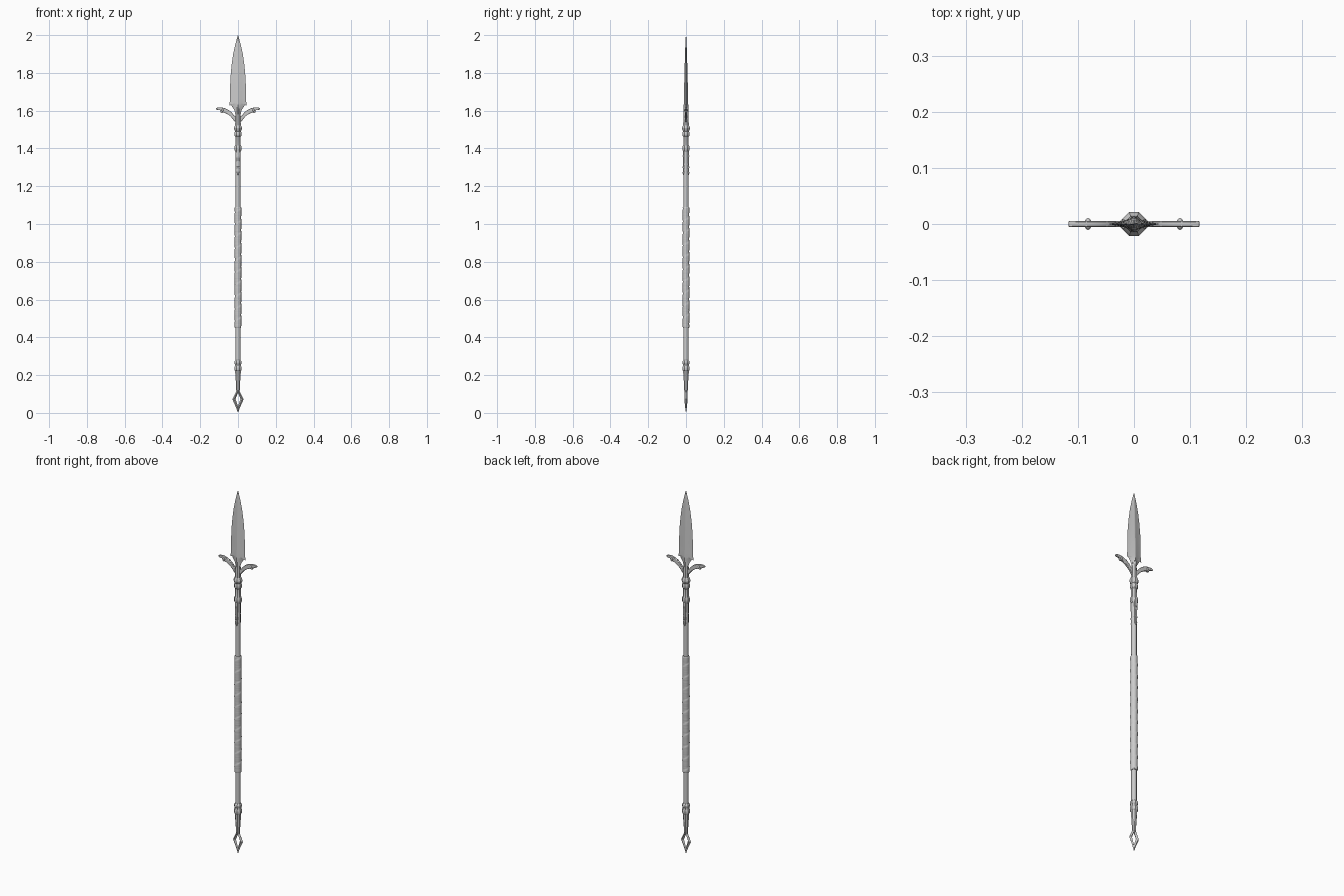
import bpy, bmesh, math, random

if "Cube" in bpy.data.objects:
    bpy.data.objects.remove(bpy.data.objects["Cube"])

random.seed(3)


def finish(name, bm, angle=35):
    bmesh.ops.recalc_face_normals(bm, faces=bm.faces)
    me = bpy.data.meshes.new(name)
    bm.to_mesh(me)
    bm.free()
    ob = bpy.data.objects.new(name, me)
    bpy.context.collection.objects.link(ob)
    bpy.ops.object.select_all(action='DESELECT')
    ob.select_set(True)
    bpy.context.view_layer.objects.active = ob
    bpy.ops.object.shade_smooth_by_angle(angle=math.radians(angle))
    return ob


def loft(name, rings, angle=35, cap=True, loop=False):
    """Skin a list of closed point rings."""
    bm = bmesh.new()
    vs = [[bm.verts.new(p) for p in r] for r in rings]
    n = len(vs[0])
    pairs = list(zip(vs, vs[1:])) + ([(vs[-1], vs[0])] if loop else [])
    for a, b in pairs:
        for i in range(n):
            j = (i + 1) % n
            bm.faces.new((a[i], a[j], b[j], b[i]))
    if cap and not loop:
        bm.faces.new(vs[0])
        bm.faces.new(vs[-1])
    bmesh.ops.remove_doubles(bm, verts=bm.verts, dist=1e-5)
    return finish(name, bm, angle)


def lathe(name, profile, sides=16, angle=35):
    k = math.tau / sides
    return loft(name, [[(r * math.cos((i + .5) * k), r * math.sin((i + .5) * k), z)
                        for i in range(sides)] for r, z in profile], angle)


def plate(name, outline, y0, y1, bevel=0.0015):
    """Extrude an x/z outline along y and soften its rim."""
    ob = loft(name, [[(x, y, z) for x, z in outline] for y in (y0, y1)])
    m = ob.modifiers.new("bevel", 'BEVEL')
    m.width, m.segments, m.limit_method = bevel, 2, 'ANGLE'
    return ob


def ball(name, loc, scale):
    bm = bmesh.new()
    bmesh.ops.create_uvsphere(bm, u_segments=12, v_segments=8, radius=1)
    for v in bm.verts:
        v.co = [v.co[i] * scale[i] + loc[i] for i in range(3)]
    return finish(name, bm, 60)


# Wooden shaft
lathe("shaft", [(.0135, .2), (.0135, 1.45)])

# Leather grip with an uneven spiral wrap
rings = []
for k in range(161):
    z = .45 + .64 * k / 160
    wob = random.uniform(-.0003, .0003)
    ring = []
    for i in range(20):
        a = math.tau * i / 20
        s = (z / .064 - i / 20) % 1
        r = .0168 + .002 * s + wob if 0 < k < 160 else .0155
        ring.append((r * math.cos(a), r * math.sin(a), z))
    rings.append(ring)
loft("grip", rings, 50)

# Faceted head socket with collars
lathe("head_socket", [(.0155, 1.383), (.0195, 1.39), (.0205, 1.4), (.0195, 1.41),
                      (.0155, 1.418), (.0145, 1.462), (.0195, 1.468), (.0205, 1.476),
                      (.0195, 1.485), (.016, 1.491), (.0205, 1.497), (.023, 1.507),
                      (.0205, 1.517), (.016, 1.524), (.0155, 1.55), (.0135, 1.59),
                      (.0105, 1.63), (.003, 1.70)], 8, 25)

# Blade: hollow-ground diamond section, barbs drop below the centre
rows = [  # centre z, edge z, half width, rib half thickness
    (1.53, 1.53, .012, .013), (1.575, 1.575, .013, .014), (1.61, 1.60, .018, .0135),
    (1.63, 1.63, .036, .012), (1.645, 1.626, .046, .0115), (1.67, 1.66, .042, .011),
    (1.72, 1.72, .042, .010), (1.78, 1.78, .0395, .0085), (1.84, 1.84, .034, .007),
    (1.90, 1.90, .0255, .0052), (1.95, 1.95, .0145, .0034), (1.985, 1.985, .005, .0018),
    (2.0, 2.0, .0003, .0003)]
rings = []
for zc, ze, w, t in rows:
    zm = zc * .65 + ze * .35
    q = [(w, 0, ze), (w * .45, t * .42, zm), (w * .1, t * .92, zc), (0, t, zc)]
    left = [(-x, y, z) for x, y, z in reversed(q[:3])]
    top = q + left
    rings.append(top + [(x, -y, z) for x, y, z in reversed(top[1:-1])])
loft("blade", rings, 20)

# Curved side lugs, each with a hooked underside and a boss
lug = [(0, 1.532), (.016, 1.54), (.028, 1.557), (.043, 1.573), (.062, 1.585),
       (.076, 1.591), (.086, 1.588), (.092, 1.591), (.094, 1.602), (.106, 1.603),
       (.117, 1.608), (.116, 1.614), (.104, 1.617), (.085, 1.617), (.066, 1.612),
       (.048, 1.603), (.032, 1.589), (.02, 1.573), (.012, 1.57), (0, 1.57)]
for s, side in ((1, "right"), (-1, "left")):
    plate("lug_" + side, [(s * x, z) for x, z in lug], -.0052, .0052, .002)
    ball("lug_boss_" + side, (s * .082, 0, 1.602), (.0065, .0105, .0075))

# Langets on the front and back of the shaft, with rivets
half = [(.0085, 1.395), (.0075, 1.35), (.0055, 1.315), (.008, 1.30),
        (.0055, 1.287), (.0075, 1.272), (.003, 1.26)]
langet = half + [(-x, z) for x, z in reversed(half)]
for s, side in ((-1, "front"), (1, "back")):
    plate("langet_" + side, langet, s * .009, s * .017)
    for z in (1.272, 1.30, 1.36):
        ball("langet_rivet_" + side, (0, s * .017, z), (.004, .0025, .004))

# Butt ferrule
lathe("butt_ferrule", [(.006, .105), (.0095, .114), (.0105, .122), (.012, .16), (.0155, .205),
                       (.0165, .222), (.0205, .227), (.0215, .235), (.0205, .243),
                       (.017, .249), (.017, .257), (.0205, .262), (.0205, .272),
                       (.0155, .279)], 8, 25)

# Open diamond pommel: sharp-edged frame around a lozenge hole
right = [((.0, 0), (0, .034), .003), ((.012, .032), (.005, .05), .006),
         ((.03, .072), (.0125, .074), .0085), ((.019, .095), (.006, .092), .0085),
         ((.0085, .116), (0, .105), .0085)]
frame = right + [((-a[0], a[1]), (-b[0], b[1]), t) for a, b, t in reversed(right[1:])]
rings = []
for a, b, t in frame:
    mx, mz = (a[0] + b[0]) / 2, (a[1] + b[1]) / 2
    rings.append([(a[0], 0, a[1]), (mx, t, mz), (b[0], 0, b[1]), (mx, -t, mz)])
loft("butt_diamond", rings, 25, loop=True)
